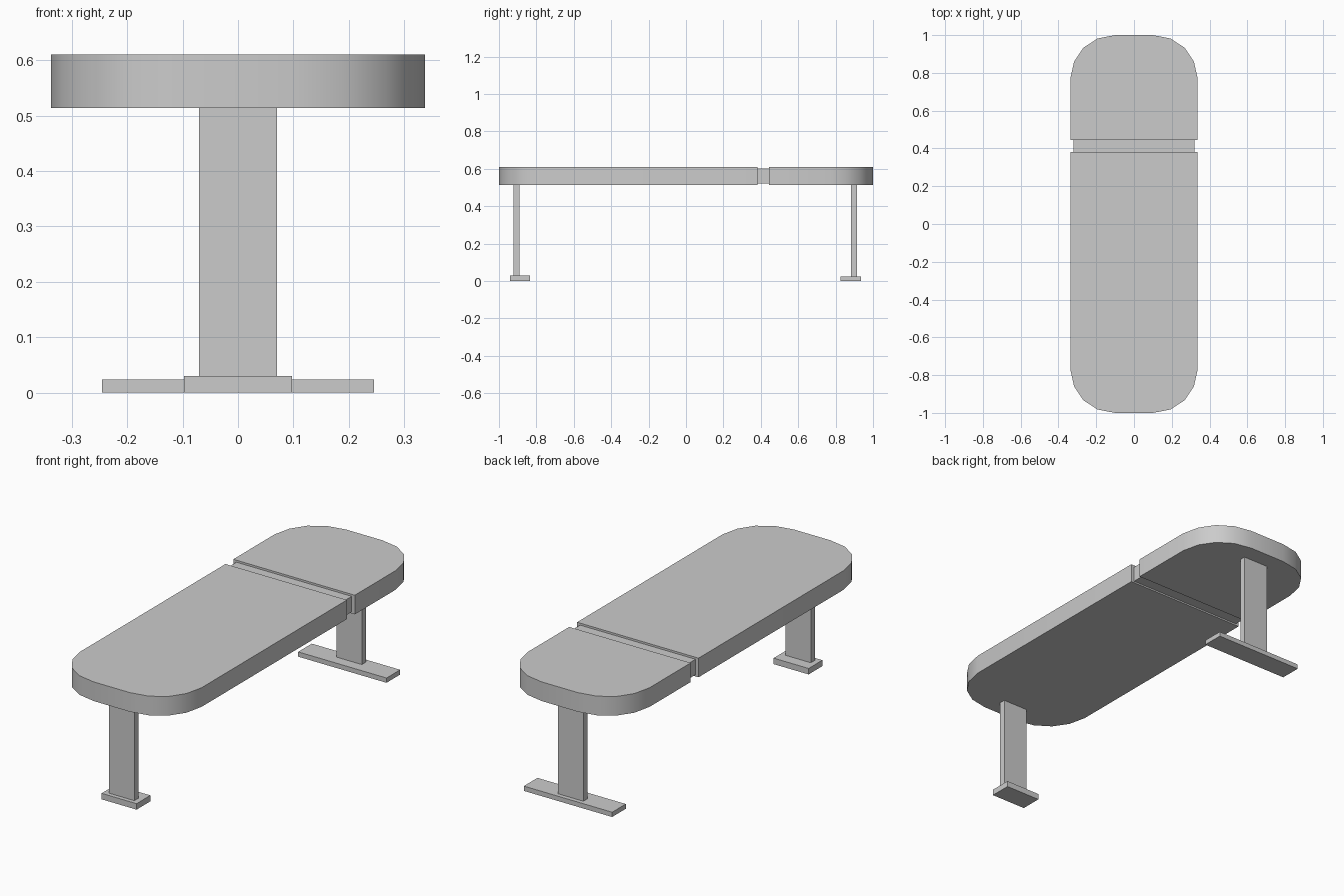
import bpy, bmesh, math

if "Cube" in bpy.data.objects:
    bpy.data.objects.remove(bpy.data.objects["Cube"])

# Rounded end: right half of the outline, side to tip
CORNER = [(0.337, 0.77), (0.317, 0.86), (0.268, 0.933), (0.193, 0.982), (0.1, 1.0)]


def box(name, x, y0, y1, z0, z1):
    """Box centred on x = 0 with half width x."""
    bpy.ops.mesh.primitive_cube_add(size=1, location=(0, (y0 + y1) / 2, (z0 + z1) / 2))
    ob = bpy.context.object
    ob.name = name
    ob.scale = (2 * x, y1 - y0, z1 - z0)
    bpy.ops.object.transform_apply(location=False, rotation=False, scale=True)
    return ob


def pad(name, inner_y, end, z0, z1):
    """Cushion with a straight inner edge and one rounded end (end = +1 or -1)."""
    right = [(0.337, inner_y)] + [(x, y * end) for x, y in CORNER]
    outline = right + [(-x, y) for x, y in reversed(right)]
    bm = bmesh.new()
    face = bm.faces.new([bm.verts.new((x, y, z0)) for x, y in outline])
    ext = bmesh.ops.extrude_face_region(bm, geom=[face], use_keep_orig=True)
    top = [v for v in ext["geom"] if isinstance(v, bmesh.types.BMVert)]
    bmesh.ops.translate(bm, verts=top, vec=(0, 0, z1 - z0))
    bmesh.ops.recalc_face_normals(bm, faces=bm.faces)
    me = bpy.data.meshes.new(name)
    bm.to_mesh(me)
    bm.free()
    ob = bpy.data.objects.new(name, me)
    bpy.context.collection.objects.link(ob)
    bpy.ops.object.select_all(action='DESELECT')
    ob.select_set(True)
    bpy.context.view_layer.objects.active = ob
    bpy.ops.object.shade_smooth_by_angle(angle=math.radians(35))
    return ob


# Cushions and the narrower link between them
pad("long_pad", 0.382, -1, 0.514, 0.61)
pad("short_pad", 0.444, 1, 0.514, 0.61)
box("pad_link", 0.32, 0.382, 0.444, 0.522, 0.6)

# Legs
box("front_leg", 0.07, -0.921, -0.889, 0.03, 0.514)
box("back_leg", 0.07, 0.881, 0.913, 0.024, 0.514)

# Feet: small plate in front, wide plate at the back
box("front_foot", 0.097, -0.942, -0.833, 0.0, 0.03)
box("back_foot", 0.245, 0.827, 0.935, 0.0, 0.024)
